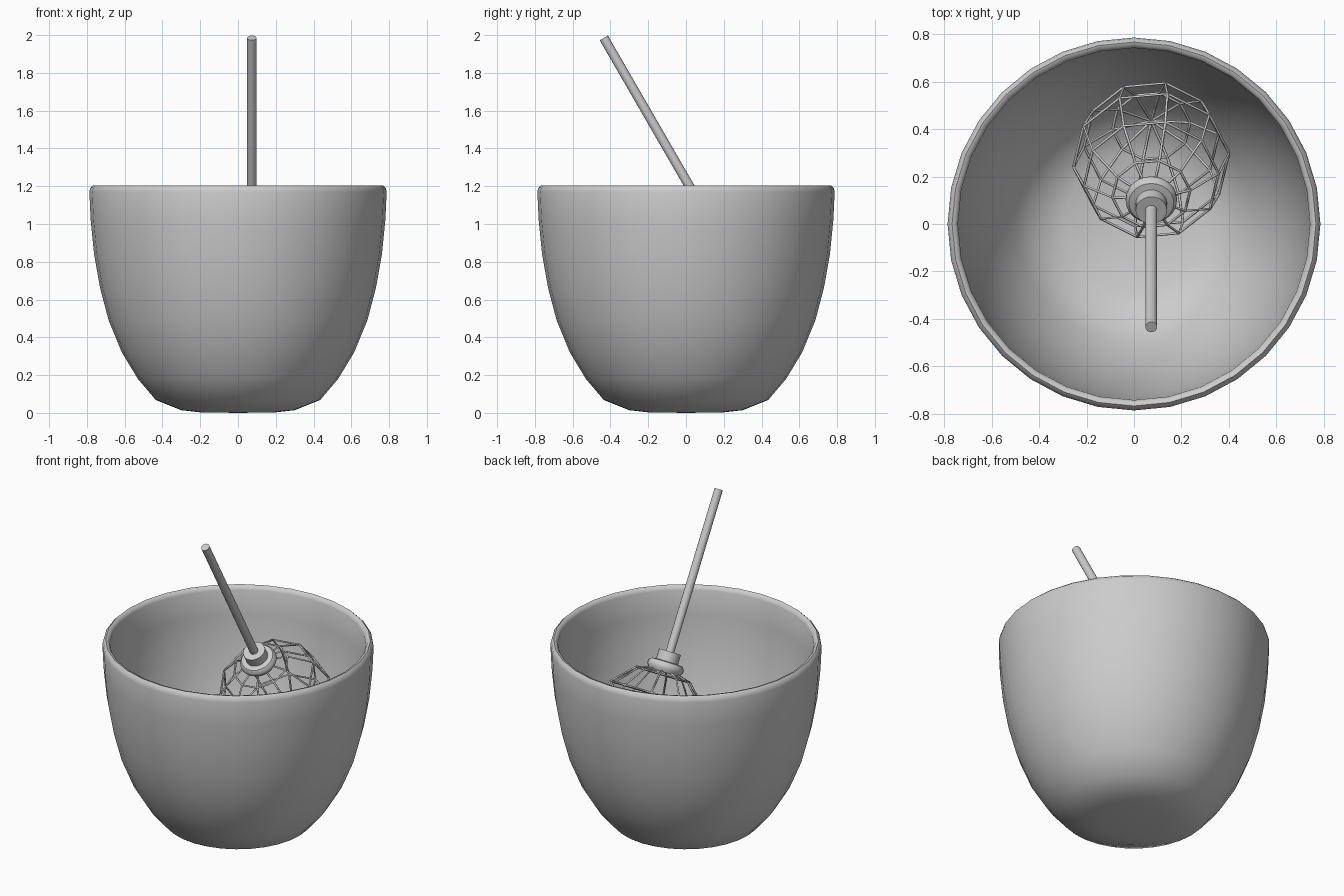
import bpy, bmesh, math
from mathutils import Matrix, Vector

if "Cube" in bpy.data.objects:
    bpy.data.objects.remove(bpy.data.objects["Cube"])


def finish(obj, angle=40):
    bpy.ops.object.select_all(action='DESELECT')
    obj.select_set(True)
    bpy.context.view_layer.objects.active = obj
    bpy.ops.object.shade_smooth_by_angle(angle=math.radians(angle))


def lathe(name, profile, segments, matrix=Matrix(), angle=40):
    """Spin an (r, z) profile around local z."""
    bm = bmesh.new()
    verts = [bm.verts.new((r, 0, z)) for r, z in profile]
    edges = [bm.edges.new(p) for p in zip(verts, verts[1:])]
    bmesh.ops.spin(bm, geom=verts + edges, axis=(0, 0, 1), cent=(0, 0, 0),
                   angle=math.tau, steps=segments, use_duplicate=False)
    bmesh.ops.remove_doubles(bm, verts=bm.verts, dist=1e-4)
    bmesh.ops.recalc_face_normals(bm, faces=bm.faces)
    mesh = bpy.data.meshes.new(name)
    bm.to_mesh(mesh)
    bm.free()
    obj = bpy.data.objects.new(name, mesh)
    bpy.context.collection.objects.link(obj)
    obj.matrix_world = matrix
    finish(obj, angle)
    return obj


# Bowl: outer wall, rounded rim, inner wall
lathe("bowl", [(0, 0), (0.2, 0.003), (0.3, 0.014), (0.435, 0.068), (0.53, 0.18),
               (0.615, 0.32), (0.685, 0.49), (0.73, 0.66), (0.762, 0.84),
               (0.78, 1.02), (0.787, 1.17), (0.782, 1.192), (0.768, 1.205),
               (0.752, 1.2), (0.743, 1.18), (0.74, 1.02), (0.722, 0.84),
               (0.69, 0.67), (0.647, 0.505), (0.58, 0.34), (0.5, 0.21),
               (0.415, 0.108), (0.29, 0.056), (0, 0.042)], 32, angle=60)

# Whisk frame: local origin at the cage centre, local +z up the handle
whisk = Matrix.Translation((0.073, 0.27, 0.764)) @ Matrix.Rotation(math.radians(30), 4, 'X')

# Handle and stepped collar
lathe("whisk_handle", [(0, 0.3), (0.025, 0.3), (0.025, 1.41), (0, 1.41)], 16, whisk)
lathe("whisk_collar", [(0, 0.3), (0.09, 0.3), (0.108, 0.325), (0.108, 0.345),
                       (0.095, 0.362), (0.066, 0.366), (0.066, 0.425), (0, 0.425)],
      24, whisk)

# Wire cage: ribs and rings of a coarse sphere
R, RIBS, LATS, PHASE = 0.33, 10, 6, math.radians(6)


def point(i, j):
    a, t = PHASE + math.tau * i / RIBS, math.pi * j / LATS
    return Vector((R * math.sin(t) * math.cos(a), R * math.sin(t) * math.sin(a), R * math.cos(t)))


def wires(name, paths, cyclic):
    curve = bpy.data.curves.new(name, 'CURVE')
    curve.dimensions = '3D'
    curve.bevel_depth = 0.006
    curve.bevel_resolution = 0
    for path in paths:
        s = curve.splines.new('POLY')
        s.points.add(len(path) - 1)
        for p, co in zip(s.points, path):
            p.co = (*co, 1)
        s.use_cyclic_u = cyclic
    obj = bpy.data.objects.new(name, curve)
    bpy.context.collection.objects.link(obj)
    obj.matrix_world = whisk


wires("whisk_ribs", [[point(i, j) for j in range(LATS + 1)] for i in range(RIBS)], False)
wires("whisk_rings", [[point(i, j) for i in range(RIBS)] for j in range(1, LATS)], True)
